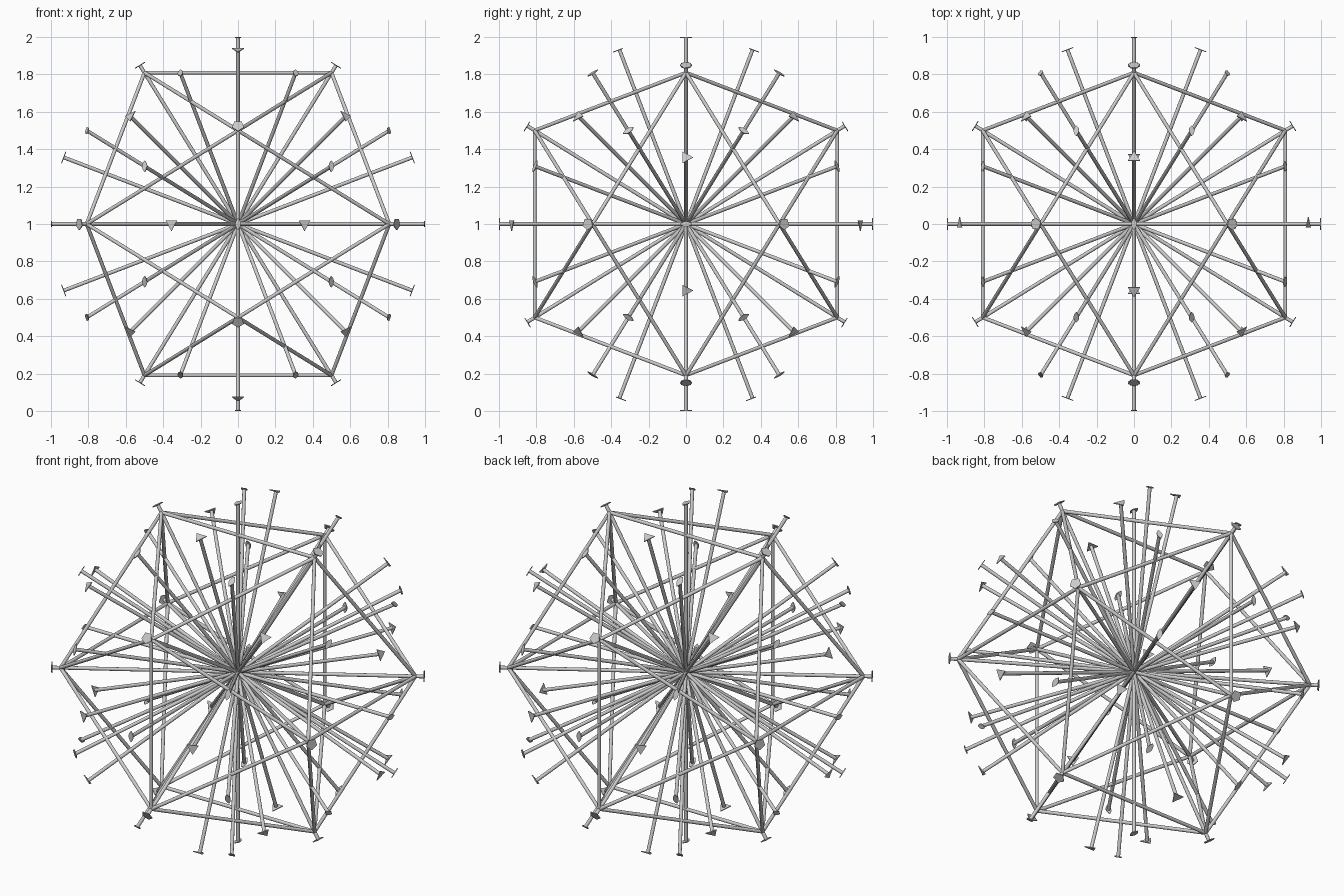
import bpy, bmesh, math
from itertools import combinations
from mathutils import Vector, Matrix

if "Cube" in bpy.data.objects:
    bpy.data.objects.remove(bpy.data.objects["Cube"])

CENTRE = Vector((0, 0, 1))
PHI = (1 + math.sqrt(5)) / 2
ROD_R = 0.01
MARK_R = 0.033
THICK = 0.005


def cyclic(p):
    x, y, z = p
    return [(x, y, z), (z, x, y), (y, z, x)]


def signed(points):
    # unit vectors for every sign combination
    ends = set()
    for p in points:
        for sx in (1, -1):
            for sy in (1, -1):
                for sz in (1, -1):
                    v = Vector((p[0] * sx, p[1] * sy, p[2] * sz)).normalized()
                    ends.add(tuple(round(c, 6) + 0.0 for c in v))
    return [Vector(e) for e in sorted(ends)]


def half(vs):
    # one end of each line: the front one, else the right or upper one
    key = lambda v: (-v.y, v.x, v.z)
    return [v for v in vs if next(c for c in key(v) if abs(c) > 1e-5) > 0]


def finish(bm, name, smooth=False):
    bmesh.ops.recalc_face_normals(bm, faces=bm.faces)
    bmesh.ops.translate(bm, verts=bm.verts, vec=CENTRE)
    me = bpy.data.meshes.new(name)
    bm.to_mesh(me)
    bm.free()
    ob = bpy.data.objects.new(name, me)
    bpy.context.collection.objects.link(ob)
    if smooth:
        bpy.ops.object.select_all(action='DESELECT')
        bpy.context.view_layer.objects.active = ob
        ob.select_set(True)
        bpy.ops.object.shade_smooth_by_angle(angle=math.radians(50))


def rod(bm, a, b):
    d = b - a
    m = Matrix.Translation((a + b) / 2) @ d.to_track_quat('Z', 'Y').to_matrix().to_4x4()
    bmesh.ops.create_cone(bm, cap_ends=True, segments=16, radius1=ROD_R,
                          radius2=ROD_R, depth=d.length, matrix=m)


def plate(bm, outline, axis, end):
    # flat marker across the rod end, its first point along "u"
    ref = Vector((0, 0, 1)) if abs(axis.x) > 0.9 else Vector((1, 0, 0))
    u = ref.cross(axis).normalized()
    w = axis.cross(u)
    rings = []
    for h in (1 - THICK, 1):
        rings.append([bm.verts.new(axis * end * h + u * p + w * q) for p, q in outline])
    n = len(outline)
    bm.faces.new(rings[0])
    bm.faces.new(rings[1])
    for i in range(n):
        j = (i + 1) % n
        bm.faces.new((rings[0][i], rings[0][j], rings[1][j], rings[1][i]))


def polygon(n, r):
    return [(r * math.cos(2 * math.pi * i / n), r * math.sin(2 * math.pi * i / n))
            for i in range(n)]


def lens(steps=6, width=0.015):
    ts = [i / steps for i in range(steps)]
    top = [(MARK_R * (1 - 2 * t), width * 4 * t * (1 - t)) for t in ts]
    return top + [(-p, -q) for p, q in top]


five = signed(cyclic((1, 0, PHI)))
three = signed([(1, 1, 1)] + cyclic((PHI, 0, 1 / PHI)))
two = signed(cyclic((1, 0, 0)) + cyclic((1, PHI, PHI * PHI)))

# icosahedron frame with unit edges
bm = bmesh.new()
corner_r = math.sqrt(1 + PHI * PHI) / 2
for a, b in combinations([v * corner_r for v in five], 2):
    if (a - b).length < 1.1:
        rod(bm, a, b)
finish(bm, "icosahedron_frame", True)

# rotation axes with end markers
for name, ends, outline in (("fivefold", five, polygon(5, MARK_R)),
                            ("threefold", three, polygon(3, 0.038)),
                            ("twofold", two, lens())):
    rods, marks = bmesh.new(), bmesh.new()
    for a in half(ends):
        rod(rods, -a * (1 - THICK / 2), a * (1 - THICK / 2))
        for end in (1, -1):
            plate(marks, outline, a, end)
    finish(rods, name + "_axis_rods", True)
    finish(marks, name + "_end_markers")
